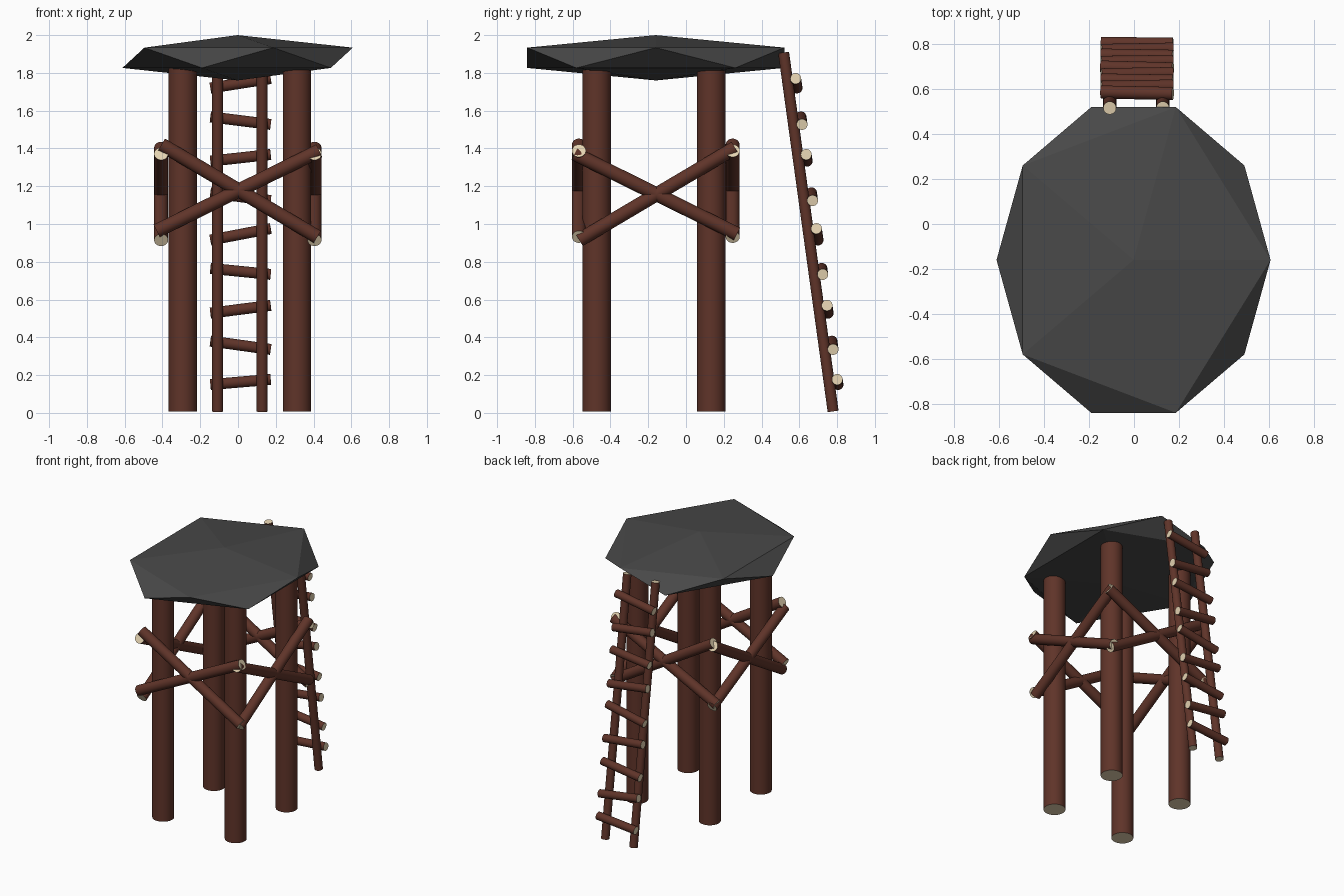
import bpy, bmesh
from mathutils import Vector, Matrix

if "Cube" in bpy.data.objects:
    bpy.data.objects.remove(bpy.data.objects["Cube"])


def material(name, rgb):
    m = bpy.data.materials.new(name)
    m.diffuse_color = (*rgb, 1)
    m.use_nodes = True
    m.node_tree.nodes["Principled BSDF"].inputs["Base Color"].default_value = m.diffuse_color
    return m


BARK = material("bark", (0.115, 0.034, 0.022))
CUT = material("cut_wood", (0.78, 0.65, 0.44))
SLATE = material("dark_roof", (0.065, 0.065, 0.065))


def finish(bm, name, mats):
    me = bpy.data.meshes.new(name)
    bm.to_mesh(me)
    bm.free()
    for m in mats:
        me.materials.append(m)
    ob = bpy.data.objects.new(name, me)
    bpy.context.collection.objects.link(ob)
    return ob


def log(name, a, b, radius, sides=32):
    """Round log from a to b, bark on the side and pale wood on the cut ends."""
    a, b = Vector(a), Vector(b)
    d = b - a
    bm = bmesh.new()
    mat = Matrix.Translation((a + b) / 2) @ d.to_track_quat('Z', 'Y').to_matrix().to_4x4()
    bmesh.ops.create_cone(bm, cap_ends=True, segments=sides, radius1=radius,
                          radius2=radius, depth=d.length, matrix=mat)
    for f in bm.faces:
        cap = len(f.verts) > 4
        f.material_index = int(cap)
        f.smooth = not cap
    return finish(bm, name, [BARK, CUT])


# Faceted flat roof: a squashed icosahedron
bm = bmesh.new()
bmesh.ops.create_icosphere(bm, subdivisions=1, radius=1,
                           matrix=Matrix.Translation((-0.002, -0.16, 1.88))
                           @ Matrix.Diagonal((0.682, 0.80, 0.12, 1)))
finish(bm, "roof", [SLATE])

# Four legs
for side, x in (("left", -0.293), ("right", 0.312)):
    for end, y in (("front", -0.473), ("back", 0.134)):
        log(f"{end}_{side}_leg", (x, y, 0.008), (x, y, 1.86), 0.075)

# Crossed braces: (start offset, start z, end offset, end z)
CROSS = [(-0.405, 1.42, 0.42, 0.932), (-0.43, 0.963, 0.43, 1.388)]
for i, (u0, z0, u1, z1) in enumerate(CROSS, 1):
    for name, y in (("front", -0.567), ("back", 0.247)):
        log(f"{name}_brace_{i}", (u0, y, z0), (u1, y, z1), 0.037)
    # the side pairs are turned upside down
    for name, x in (("left", -0.407), ("right", 0.405)):
        log(f"{name}_brace_{i}", (x, u0 - 0.16, 2.335 - z0),
            (x, u1 - 0.16, 2.335 - z1), 0.037)


# Leaning ladder
def rail_y(z):
    return 0.78 - 0.138 * z


for name, x in (("left", -0.108), ("right", 0.128)):
    log(f"ladder_{name}_rail", (x, rail_y(0.008), 0.008), (x, rail_y(1.908), 1.908), 0.029)

RUNGS = [(0.15, 0.177), (0.38, 0.336), (0.528, 0.569), (0.765, 0.733), (0.915, 0.976),
         (1.165, 1.124), (1.333, 1.368), (1.567, 1.527), (1.72, 1.77)]
for i, (z0, z1) in enumerate(RUNGS, 1):
    log(f"ladder_rung_{i}", (-0.146, rail_y(z0) + 0.045, z0),
        (0.173, rail_y(z1) + 0.045, z1), 0.029)
